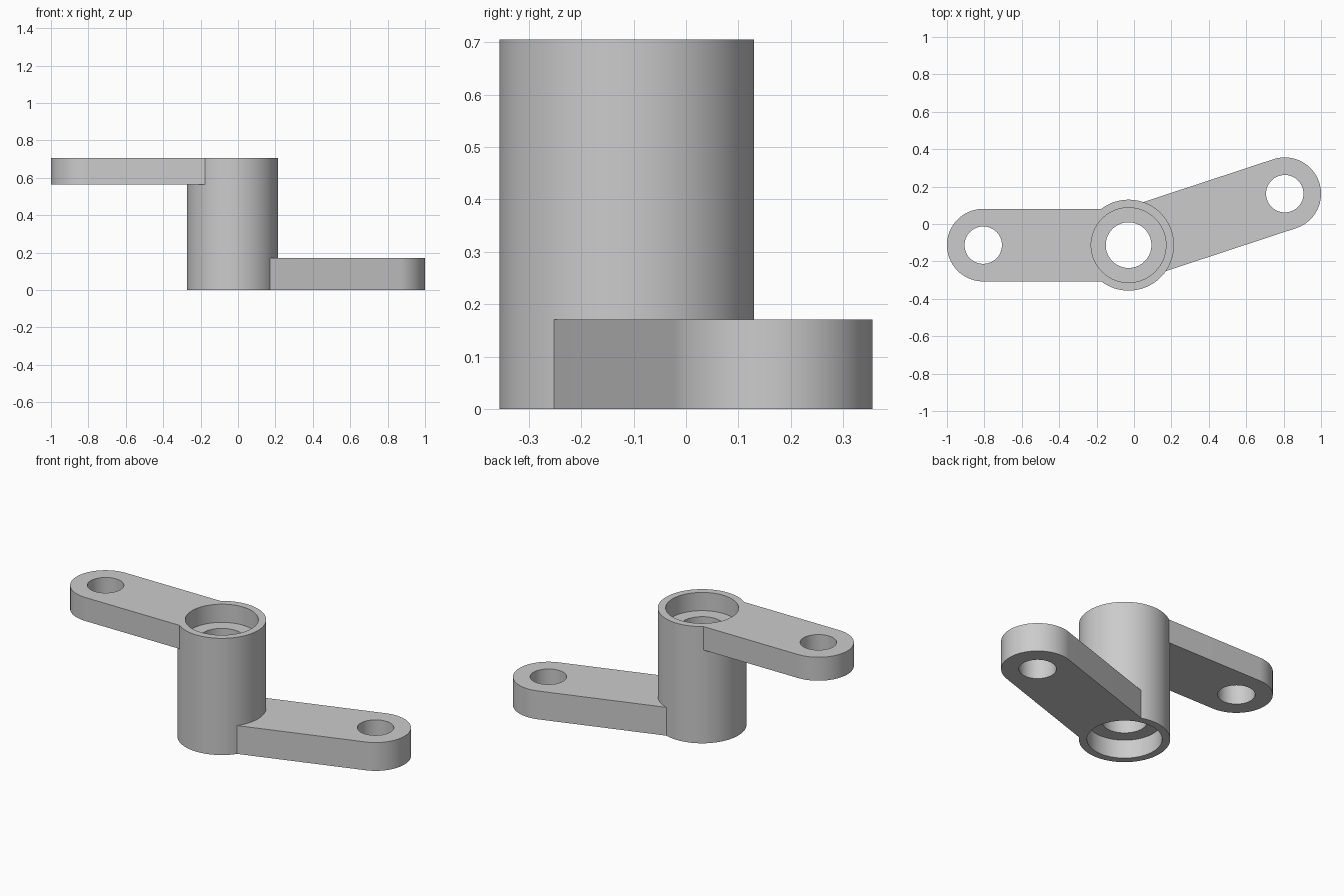
import bpy, bmesh, math
from mathutils import Vector

if "Cube" in bpy.data.objects:
    bpy.data.objects.remove(bpy.data.objects["Cube"], do_unlink=True)

HUB = Vector((-0.029, -0.113, 0))
HUB_R, RECESS_R, BORE_R = 0.243, 0.2, 0.122
ARM_R, HOLE_R = 0.194, 0.1
HEIGHT, RECESS = 0.705, 0.11

grey = bpy.data.materials.new("light grey")
grey.use_nodes = True
color = (0.6, 0.6, 0.6, 1)
grey.diffuse_color = color
grey.node_tree.nodes["Principled BSDF"].inputs["Base Color"].default_value = color


def arc(cx, r, start, end, n):
    """Points on an arc centred on (cx, 0), angles in radians."""
    angles = [start + (end - start) * i / n for i in range(n + 1)]
    return [(cx + r * math.cos(a), r * math.sin(a)) for a in angles]


def finish(name, bm):
    """Clean the mesh, add it to the scene and shade it."""
    bmesh.ops.remove_doubles(bm, verts=bm.verts, dist=1e-5)
    bmesh.ops.recalc_face_normals(bm, faces=bm.faces)
    mesh = bpy.data.meshes.new(name)
    bm.to_mesh(mesh)
    bm.free()
    mesh.materials.clear()
    mesh.materials.append(grey)
    obj = bpy.data.objects.new(name, mesh)
    bpy.context.collection.objects.link(obj)
    bpy.ops.object.select_all(action='DESELECT')
    obj.select_set(True)
    bpy.context.view_layer.objects.active = obj
    bpy.ops.object.shade_smooth_by_angle(angle=math.radians(30))
    return obj


def make_hub():
    """Turned sleeve with a counterbore at each end."""
    profile = [(HUB_R, 0), (HUB_R, HEIGHT), (RECESS_R, HEIGHT),
               (RECESS_R, HEIGHT - RECESS), (BORE_R, HEIGHT - RECESS),
               (BORE_R, RECESS), (RECESS_R, RECESS), (RECESS_R, 0)]
    bm = bmesh.new()
    verts = [bm.verts.new((r, 0, z)) for r, z in profile]
    edges = [bm.edges.new((v, verts[i - 1])) for i, v in enumerate(verts)]
    bmesh.ops.spin(bm, geom=verts + edges, cent=(0, 0, 0), axis=(0, 0, 1),
                   angle=math.tau, steps=96, use_merge=True)
    finish("hub", bm).location = HUB


def make_arm(name, tip, bottom, top):
    """Flat lever with a round drilled tip and a root fitted to the hub."""
    reach = Vector(tip) - HUB.xy
    length = reach.length
    root_r = HUB_R - 0.002
    spread = math.asin(ARM_R / root_r)
    outline = arc(length, ARM_R, -math.pi / 2, math.pi / 2, 48)
    outline += arc(0, root_r, spread, -spread, 28)
    hole = arc(length, HOLE_R, 0, math.tau, 64)[:-1]

    # Filled outline with a hole, extruded both ways
    curve = bpy.data.curves.new(name + "_profile", 'CURVE')
    curve.dimensions = '2D'
    curve.fill_mode = 'BOTH'
    curve.extrude = (top - bottom) / 2
    for points in (outline, hole):
        spline = curve.splines.new('POLY')
        spline.points.add(len(points) - 1)
        for p, (x, y) in zip(spline.points, points):
            p.co = (x, y, 0, 1)
        spline.use_cyclic_u = True
    helper = bpy.data.objects.new(name + "_profile", curve)
    bpy.context.collection.objects.link(helper)
    bpy.context.view_layer.update()
    evaluated = helper.evaluated_get(bpy.context.evaluated_depsgraph_get())
    bm = bmesh.new()
    bm.from_mesh(evaluated.to_mesh())
    evaluated.to_mesh_clear()
    bpy.data.objects.remove(helper, do_unlink=True)

    arm = finish(name, bm)
    arm.location = HUB + Vector((0, 0, (bottom + top) / 2))
    arm.rotation_euler.z = math.atan2(reach.y, reach.x)


make_hub()
make_arm("upper_arm", (-0.806, -0.113), 0.563, HEIGHT)
make_arm("lower_arm", (0.806, 0.162), 0, 0.171)
